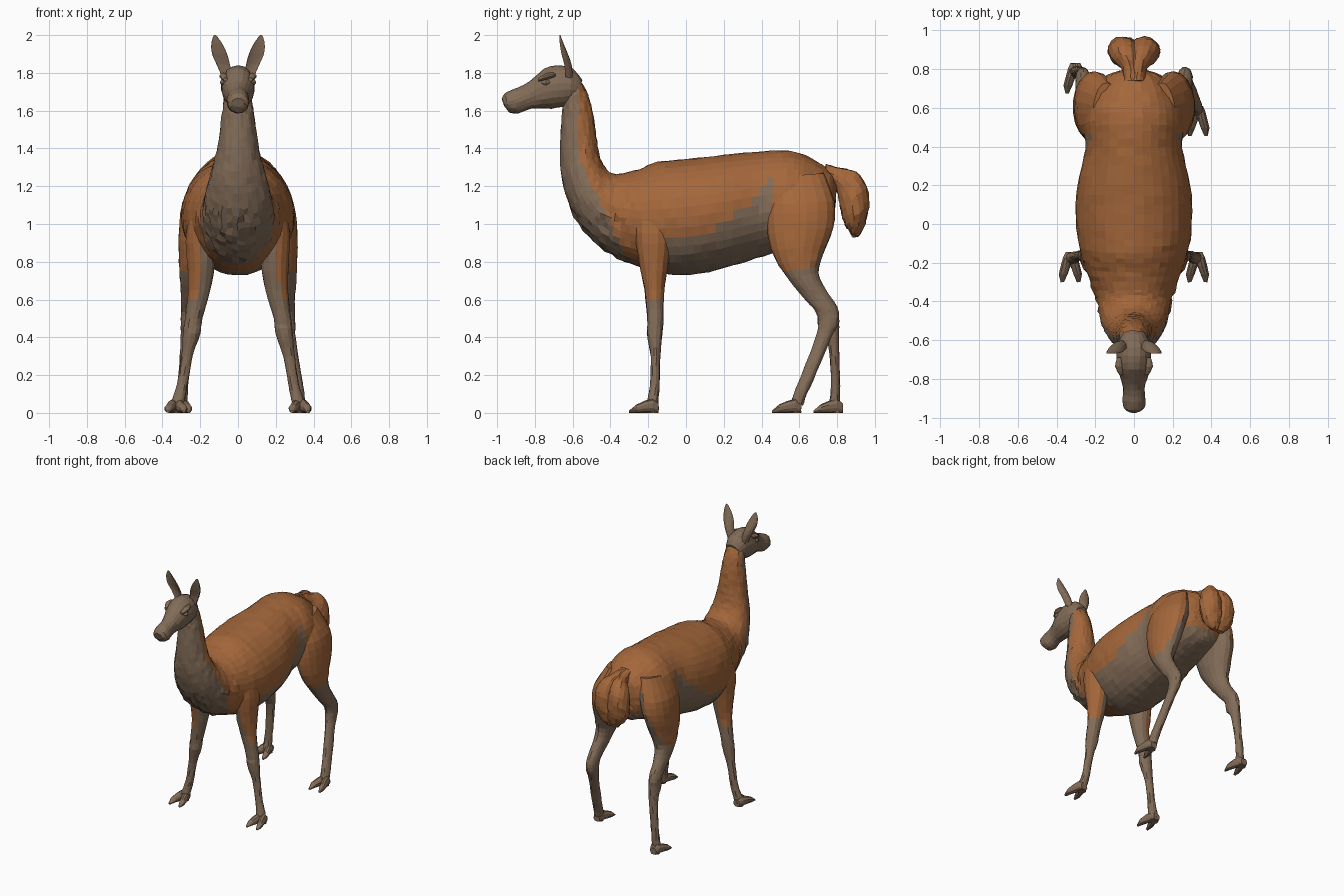
import bpy, bmesh, math, random
from mathutils import Vector

random.seed(4)


def material(name, rgb):
    m = bpy.data.materials.new(name)
    m.diffuse_color = (*rgb, 1)
    return m


ORANGE = material("russet fur", (0.37, 0.135, 0.043))
TAUPE = material("taupe fur", (0.225, 0.15, 0.097))


def smooth_rings(rings, steps):
    """Catmull-Rom interpolation between the given rings."""
    out = []
    for i in range(len(rings) - 1):
        a, b = rings[max(i - 1, 0)], rings[i]
        c, d = rings[i + 1], rings[min(i + 2, len(rings) - 1)]
        for k in range(steps):
            t = k / steps
            out.append([0.5 * (2*q + (r - p)*t + (2*p - 5*q + 4*r - s)*t*t + (3*q - p - 3*r + s)*t**3)
                        for p, q, r, s in zip(a, b, c, d)])
    return out + [rings[-1]]


def loft(name, rings, sides=14, steps=2, side=1, rule=None, dent=0.0, jitter=0.002):
    """Ring = (y, z of one edge, y, z of the opposite edge, x centre, half width).
    rule(centre, normal) is True where the fur is taupe."""
    bm = bmesh.new()
    loops = []
    for y1, z1, y2, z2, xc, w in smooth_rings(rings, steps):
        loop = []
        for k in range(sides):
            t = 2 * math.pi * k / sides
            c = math.cos(t)
            if c > 0:
                c *= 1 - dent
            p = Vector((side * (xc + w * math.sin(t)),
                        (y1 + y2) / 2 + c * (y1 - y2) / 2,
                        (z1 + z2) / 2 + c * (z1 - z2) / 2))
            shag = jitter * (3 if p.y < -0.3 and 0.78 < p.z < 1.08 else 1)
            p += Vector([random.uniform(-shag, shag) for _ in range(3)])
            p.z = max(p.z, 0)
            loop.append(bm.verts.new(p))
        loops.append(loop)
    for a, b in zip(loops, loops[1:]):
        for k in range(sides):
            j = (k + 1) % sides
            bm.faces.new((a[k], a[j], b[j], b[k]))
    bm.faces.new(loops[0])
    bm.faces.new(loops[-1])
    bmesh.ops.recalc_face_normals(bm, faces=bm.faces)
    bm.normal_update()
    if rule:
        for f in bm.faces:
            f.material_index = int(bool(rule(f.calc_center_median(), f.normal)))
    me = bpy.data.meshes.new(name)
    bm.to_mesh(me)
    bm.free()
    me.materials.append(ORANGE)
    me.materials.append(TAUPE)
    ob = bpy.data.objects.new(name, me)
    bpy.context.collection.objects.link(ob)
    return ob


def taupe(c, n):
    return True


# Torso and neck in one skin, rump to throat
def torso_rule(c, n):
    if c.y < -0.57 + max(0, 1.35 - c.z) * 0.5:
        return True
    if -0.14 < c.y < 0.45:
        return c.z < 0.95 + 1.1 * max(0, c.y - 0.1) ** 1.3
    return c.y >= 0.45 and c.z < 1.0


torso = [(.80, 1.20, .78, 1.02, .07), (.765, 1.28, .74, .93, .16), (.66, 1.35, .60, .88, .235),
         (.55, 1.388, .48, .85, .26), (.40, 1.383, .38, .82, .25), (.20, 1.365, .20, .765, .292),
         (0, 1.345, .05, .735, .30), (-.15, 1.328, -.08, .73, .285), (-.25, 1.29, -.22, .765, .25),
         (-.34, 1.268, -.36, .82, .205), (-.39, 1.27, -.49, .91, .185), (-.43, 1.30, -.59, 1.04, .168),
         (-.46, 1.37, -.65, 1.20, .138), (-.475, 1.46, -.667, 1.36, .108),
         (-.495, 1.60, -.66, 1.55, .085), (-.53, 1.71, -.65, 1.65, .072), (-.58, 1.79, -.66, 1.70, .06)]
loft("torso_and_neck", [(a, b, c, d, 0, w) for a, b, c, d, w in torso], 36, 4, rule=torso_rule, jitter=.003)

# Head: skull, tapering muzzle, nose
head = [(-.55, 1.76, -.58, 1.66, .055), (-.60, 1.825, -.62, 1.63, .08), (-.68, 1.84, -.68, 1.615, .09),
        (-.75, 1.822, -.74, 1.61, .085), (-.80, 1.78, -.79, 1.612, .07), (-.86, 1.735, -.84, 1.605, .055),
        (-.92, 1.712, -.89, 1.585, .06), (-.96, 1.69, -.935, 1.592, .054), (-.975, 1.665, -.96, 1.62, .03)]
loft("head", [(a, b, c, d, 0, w) for a, b, c, d, w in head], 18, 2, rule=taupe)

# Legs
front_leg = [(-.28, 1.12, -.04, 1.12, .19, .05), (-.27, .95, -.07, .95, .205, .072),
             (-.25, .80, -.09, .80, .195, .075), (-.22, .65, -.115, .65, .205, .06),
             (-.205, .50, -.12, .50, .235, .047), (-.207, .42, -.125, .42, .245, .046),
             (-.187, .30, -.137, .30, .27, .031), (-.19, .15, -.14, .15, .295, .028),
             (-.205, .07, -.145, .07, .315, .034), (-.21, .03, -.15, .03, .32, .03)]
thigh = [(.44, 1.24, .73, 1.27, .14, .07), (.425, 1.10, .785, 1.12, .19, .105),
         (.43, .95, .78, .98, .22, .094), (.47, .82, .73, .85, .235, .08),
         (.54, .71, .70, .74, .25, .06), (.63, .60, .745, .645, .258, .045),
         (.69, .53, .80, .56, .262, .04), (.70, .46, .81, .48, .265, .038)]
shin_forward = [(.68, .38, .765, .39, .275, .032), (.61, .20, .69, .21, .305, .03),
                (.57, .10, .64, .10, .32, .032), (.55, .04, .62, .04, .325, .032)]
shin_back = [(.745, .40, .81, .40, .27, .034), (.765, .25, .813, .25, .282, .029),
             (.765, .10, .815, .10, .297, .03), (.75, .04, .81, .04, .30, .032)]


def foot(name, x, y, side):
    # two splayed toes and a heel pad
    for d, toe in ((-1, "inner"), (1, "outer")):
        loft(f"{name}_{toe}_toe",
             [(y + dy, h, y + dy, 0, x + d * dx, w) for dy, h, dx, w in
              ((.03, .05, .01, .016), (.0, .075, .014, .026), (-.04, .065, .024, .026),
               (-.085, .045, .038, .023), (-.125, .012, .042, .009))], 10, 1, side, taupe, jitter=.001)
    loft(name + "_heel", [(y + .025, 0.045, y - .03, .06, x, .026), (y + .03, 0, y - .03, 0, x, .032)],
         10, 1, side, taupe, jitter=0)


for s, label in ((1, "right"), (-1, "left")):
    def front_rule(c, n):
        return c.z < 0.62 or (n.x * s < 0.15 and c.z < 1.0)

    def hind_rule(c, n):
        return c.z < 0.76 or (n.x * s < -0.2 and c.z < 1.15) or (n.y > 0.75 and c.z < 0.97)

    loft("front_leg_" + label, front_leg, 14, 3, s, front_rule)
    foot("front_foot_" + label, .328, -.175, s)
    shin = shin_forward if s > 0 else shin_back
    loft("hind_leg_" + label, thigh + shin, 18, 3, s, hind_rule)
    foot("hind_foot_" + label, .33 if s > 0 else .303, .58 if s > 0 else .80, s)

    # Ears, hollow at the front
    loft("ear_" + label, [(-.68, 1.79, -.60, 1.77, .055, .03), (-.69, 1.85, -.605, 1.84, .078, .036),
                          (-.70, 1.905, -.625, 1.90, .098, .041), (-.69, 1.96, -.65, 1.96, .114, .028),
                          (-.675, 2.0, -.665, 2.0, .122, .006)], 14, 2, s, taupe, dent=1.3, jitter=0)
    # Brow ridge and eye
    loft("brow_" + label, [(-.69, 1.80, -.69, 1.78, .075, .012), (-.735, 1.80, -.735, 1.765, .077, .022),
                           (-.78, 1.775, -.78, 1.755, .066, .01)], 10, 2, s, taupe, jitter=0)
    loft("eye_" + label, [(-.72, 1.755, -.72, 1.745, .08, .005), (-.742, 1.767, -.742, 1.733, .08, .015),
                          (-.765, 1.752, -.765, 1.744, .077, .005)], 10, 2, s, taupe, jitter=0)
    # Tail: two bushy lobes with a cleft between
    loft("tail_lobe_" + label,
         [(.74, 1.315, .74, 1.22, .015, .04), (.82, 1.295, .79, 1.19, .022, .045),
          (.90, 1.275, .81, 1.13, .045, .07), (.957, 1.20, .82, 1.07, .055, .08),
          (.968, 1.09, .835, 1.01, .053, .078), (.948, 1.0, .86, .965, .04, .062),
          (.915, .935, .885, .93, .022, .025)], 14, 3, s, jitter=.004)
